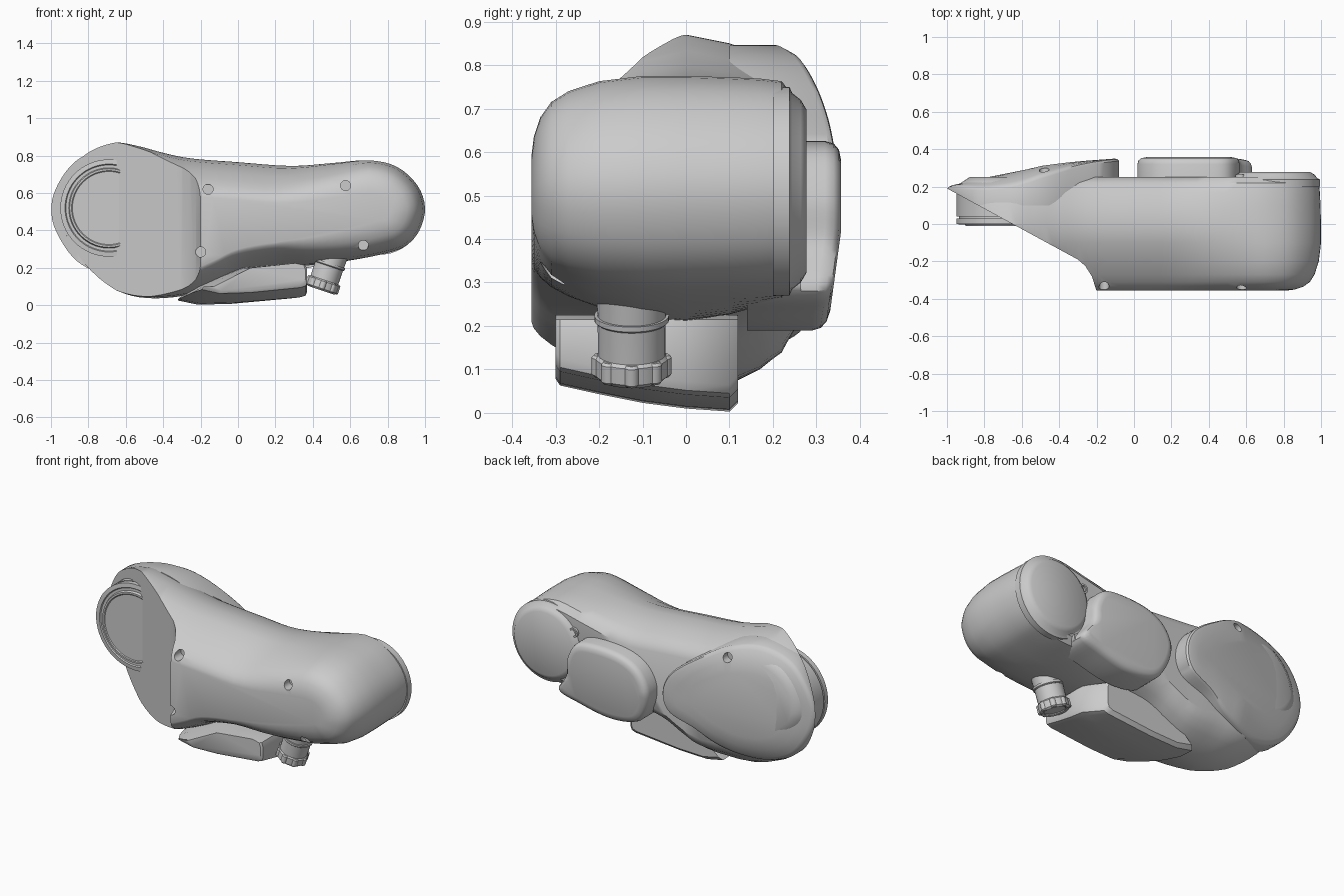
import bpy, bmesh, math
from mathutils import Vector

if "Cube" in bpy.data.objects:
    bpy.data.objects.remove(bpy.data.objects["Cube"])


def clamp(t):
    return max(0.0, min(1.0, t))


def smooth_outline(pts, n=6):
    """Closed Catmull-Rom curve through 2D points."""
    out = []
    v = [Vector(p) for p in pts]
    for i in range(len(v)):
        a, b, c, d = v[i - 1], v[i], v[(i + 1) % len(v)], v[(i + 2) % len(v)]
        for k in range(n):
            t = k / n
            out.append(0.5 * (2 * b + (c - a) * t + (2 * a - 5 * b + 4 * c - d) * t * t
                              + (3 * b - a - 3 * c + d) * t ** 3))
    return out


def loft(name, rings):
    """Skin a list of equal-length closed rings and cap both ends."""
    bm = bmesh.new()
    vs = [[bm.verts.new(p) for p in r] for r in rings]
    n = len(rings[0])
    for a, b in zip(vs, vs[1:]):
        for i in range(n):
            j = (i + 1) % n
            bm.faces.new((a[i], a[j], b[j], b[i]))
    bm.faces.new(vs[0])
    bm.faces.new(vs[-1])
    bmesh.ops.recalc_face_normals(bm, faces=bm.faces)
    me = bpy.data.meshes.new(name)
    bm.to_mesh(me)
    bm.free()
    ob = bpy.data.objects.new(name, me)
    bpy.context.collection.objects.link(ob)
    return ob


def turned(name, origin, axis, steps, sides=48):
    """Turned part: steps are (distance along axis, radius)."""
    q = Vector(axis).normalized().to_track_quat('Z', 'Y')
    ang = [2 * math.pi * i / sides for i in range(sides)]
    return loft(name, [[Vector(origin) + q @ Vector((r * math.cos(a), r * math.sin(a), h))
                        for a in ang] for h, r in steps])


def cut(ob, cutter):
    m = ob.modifiers.new("cut", 'BOOLEAN')
    m.operation, m.solver, m.object = 'DIFFERENCE', 'EXACT', cutter
    bpy.context.view_layer.objects.active = ob
    bpy.ops.object.modifier_apply(modifier=m.name)


def pull(p, c, d):
    """Move p toward c by distance d."""
    v = c - p
    return p + v * min(d / max(v.length, 1e-6), 0.88)


# main shell: side outline stacked along y with rounded insets
outline = smooth_outline([
    (-1, .52), (-.975, .64), (-.91, .75), (-.8, .835), (-.66, .87), (-.53, .85), (-.4, .815),
    (-.25, .785), (0, .765), (.28, .745), (.5, .76), (.7, .775), (.85, .74), (.96, .64),
    (1, .52), (.97, .40), (.9, .32), (.8, .28), (.6, .24), (.4, .215), (.2, .205), (0, .17),
    (-.13, .11), (-.27, .055), (-.45, .037), (-.6, .06), (-.76, .14), (-.9, .27), (-.98, .4)], 4)
# (y, inset in the middle, inset at the right end)
layers = [(-.355, .2, .18), (-.35, .18, .14), (-.335, .155, .095), (-.31, .13, .06), (-.27, .1, .035),
          (-.2, .06, .012), (-.1, .015, 0), (0, 0, 0), (.1, .02, .003), (.17, .045, .006),
          (.22, .075, .012), (.25, .12, .05)]
rings = []
for y, mid, end in layers:
    ring = []
    for p in outline:
        w = clamp((p.x - .2) / .5)
        spine = Vector((max(-.63, min(.74, p.x)), .49))
        if y < 0:
            mid_d = mid * (1 - .35 * clamp((.5 - p.y) / .15))   # fuller underside
        else:
            mid_d = mid * (1 + .4 * clamp((-.2 - p.x) / .2) * clamp((.5 - p.y) / .2))
        q = pull(p, spine, mid_d * (1 - w) + end * w)
        ring.append((q.x, y, q.y))
    rings.append(ring)
shell = loft("main_shell", rings)

# rear joint cover, domed and tapering to the left tip
cover_line = smooth_outline([
    (-1, .52), (-.95, .67), (-.84, .79), (-.66, .845), (-.48, .82), (-.3, .72), (-.14, .6),
    (-.08, .47), (-.12, .35), (-.28, .28), (-.42, .2), (-.64, .155), (-.84, .22), (-.96, .37)])


def cover_y(x, z):
    y = .2 + (x + 1) * .24 if x < -.5 else .32 + (x + .5) * .075
    return y - .07 * min(1, abs(z - .5) / .34) ** 3


rings = []
for drop, inset in [(None, 0), (.015, 0), (.004, .008), (0, .025), (0, .08), (0, .15)]:
    ring = []
    for p in cover_line:
        q = pull(p, Vector((max(-.65, min(-.28, p.x)), .49)), inset)
        top = cover_y(q.x, q.y)
        ring.append((q.x, .1 if drop is None else max(.11, top - drop), q.y))
    rings.append(ring)
cover = loft("rear_joint_cover", rings)

# slanted front cut through shell and cover
slant = [(-1.3, .353), (-.3, -.19), (-.26, -.225), (-.225, -.28), (-.2, -.36), (-.2, -.6), (-1.3, -.6)]
cutter = loft("slant_cutter", [[(x, y, z) for x, y in slant] for z in (-.5, 1.5)])
cut(shell, cutter)
cut(cover, cutter)
helpers = [cutter]

# screw holes on the front and back
for ob, x, z, y0, y1 in [(shell, -.16, .62, -.5, -.28), (shell, -.2, .285, -.5, -.27),
                         (shell, .575, .64, -.5, -.29), (shell, .67, .32, -.5, -.28),
                         (cover, -.48, .76, .25, .5)]:
    h = turned("hole_cutter", (x, y0, z), (0, 1, 0), [(0, .027), (y1 - y0, .027)], 20)
    cut(ob, h)
    helpers.append(h)
for h in helpers:
    bpy.data.objects.remove(h)

# rear middle pad
pad_line = smooth_outline([
    (.02, .44), (.08, .55), (.2, .61), (.38, .625), (.5, .6), (.56, .5), (.57, .39),
    (.63, .28), (.5, .23), (.3, .19), (.12, .215), (.04, .31)])
rings = []
for y, d in [(.14, 0), (.32, 0), (.34, .006), (.352, .02), (.357, .045)]:
    ring = []
    for p in pad_line:
        q = pull(p, Vector((max(.22, min(.42, p.x)), .41)), d)
        ring.append((q.x, y - (.03 * clamp((.42 - q.y) / .22) if y > .2 else 0), q.y))
    rings.append(ring)
loft("rear_middle_pad", rings)

# rear end cap with bevelled rim
turned("rear_end_cap", (.755, 0, .51), (0, 1, 0),
       [(.2, .24), (.238, .24), (.244, .226), (.264, .21), (.277, .188)])
for x, z in [(.57, .62), (.61, .3)]:
    turned("end_cap_screw", (x, 0, z), (0, 1, 0), [(.2, .028), (.265, .028), (.265, .018), (.255, .018)], 20)

# front joint disc with stepped rings
turned("front_joint_disc", (-.69, 0, .52), (0, 1, 0),
       [(.17, .26), (.04, .26), (.04, .245), (.03, .245), (.03, .26), (.0, .26), (-.003, .235),
        (.003, .23), (.003, .215), (-.012, .21), (-.012, .2), (-.008, .195)], 64)

# bottom cover plate: slanted underside, back right corner cut away
profile = [(-.32, .025), (-.2, .003), (0, .008), (.33, .035), (.362, .045), (.37, .065),
           (.37, .19), (.36, .215), (.3, .225), (0, .2), (-.25, .1)]
rings = []
for y, lift, shrink, right in [(-.3, .075, .2, .36), (-.29, .06, .18, .37), (-.2, .04, .1, .37),
                               (-.1, .02, .04, .37), (0, .007, 0, .37), (.1, 0, 0, .3), (.12, .02, .03, .28)]:
    rings.append([(right - (.37 - x) * (1 - shrink) * (right + .32) / .69, y, z + (lift if z < .07 else 0))
                  for x, z in profile])
loft("bottom_cover", rings)

# cable connector: neck, flange, nut and grip ribs
axis = Vector((.32, 0, .95)).normalized()
base = Vector((.447, -.125, .09))
turned("connector_neck", base, axis, [(.03, .078), (.1, .078), (.2, .08)], 32)
turned("connector_flange", base, axis, [(.125, .08), (.13, .086), (.142, .086)], 32)
turned("connector_nut", base, axis,
       [(0, .06), (-.005, .062), (-.01, .074), (0, .084), (.04, .084), (.05, .076)], 32)
q = axis.to_track_quat('Z', 'Y')
for i in range(8):
    a = math.pi * i / 4
    turned("connector_rib", base + q @ Vector((.074 * math.cos(a), .074 * math.sin(a), 0)), axis,
           [(-.006, .013), (0, .018), (.04, .018), (.046, .013)], 12)

# smooth shading with crisp edges
bpy.ops.object.select_all(action='SELECT')
bpy.context.view_layer.objects.active = shell
bpy.ops.object.shade_smooth_by_angle(angle=math.radians(35))
